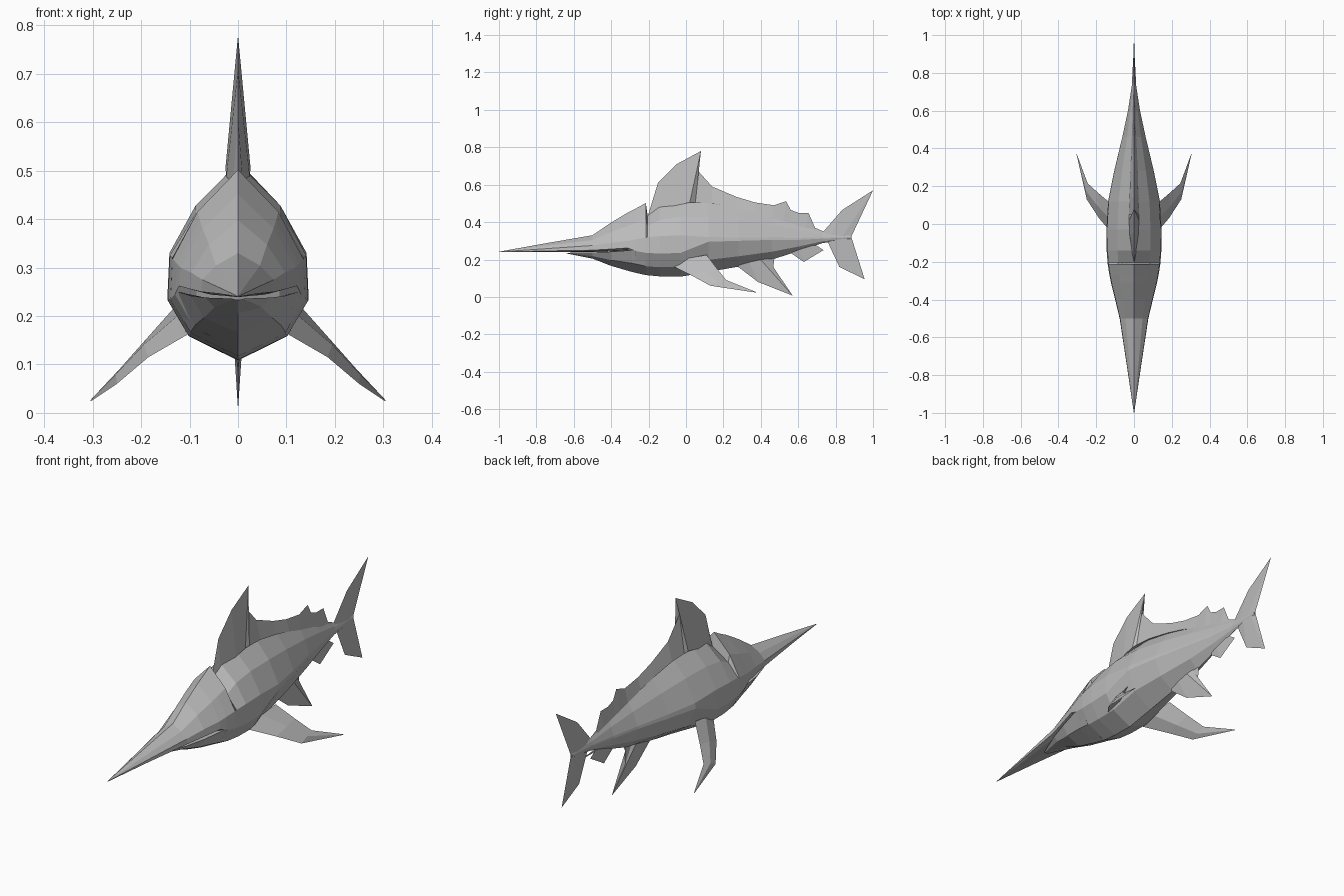
import bpy, bmesh

grey = bpy.data.materials.new("fish grey")
grey.diffuse_color = (0.5, 0.5, 0.5, 1)


def finish(name, bm):
    bmesh.ops.remove_doubles(bm, verts=bm.verts, dist=0.0005)
    bmesh.ops.recalc_face_normals(bm, faces=bm.faces)
    me = bpy.data.meshes.new(name)
    bm.to_mesh(me)
    bm.free()
    me.materials.append(grey)
    ob = bpy.data.objects.new(name, me)
    bpy.context.collection.objects.link(ob)
    return ob


def loft(name, rings):
    """Skin closed rings of equal point count and cap both ends."""
    bm = bmesh.new()
    vs = [[bm.verts.new(p) for p in r] for r in rings]
    n = len(vs[0])
    for a, b in zip(vs, vs[1:]):
        for i in range(n):
            j = (i + 1) % n
            bm.faces.new((a[i], a[j], b[j], b[i]))
    bm.faces.new(vs[0])
    bm.faces.new(vs[-1])
    return finish(name, bm)


def body_ring(y, zb, hw, z1, z2, zt):
    """Faceted section: keel, low chine, two side points, shoulder, ridge."""
    half = [(0.7 * hw, zb + 0.4 * (z1 - zb)), (hw, z1), (0.97 * hw, z2),
            (0.6 * hw, z2 + 0.53 * (zt - z2))]
    pts = [(0, zb)] + half + [(0, zt)] + [(-x, z) for x, z in reversed(half)]
    return [(x, y, z) for x, z in pts]


def wedge(name, pairs):
    """Upright fin: each pair is a root point (y, z, half width) and an edge point (y, z)."""
    return loft(name, [[(w, y, z), (0, ey, ez), (-w, y, z)]
                       for (y, z, w), (ey, ez) in pairs])


# Bill, head and body: y, keel, half width, side low, side high, ridge
loft("body", [body_ring(*s) for s in [
    (-1.0, .239, .001, .240, .241, .242),
    (-.75, .239, .038, .246, .258, .287),
    (-.50, .240, .076, .250, .275, .330),
    (-.40, .242, .100, .256, .290, .398),
    (-.31, .245, .122, .262, .300, .452),
    (-.27, .130, .130, .245, .308, .472),
    (-.215, .117, .139, .236, .318, .502),
    (-.205, .116, .140, .235, .320, .435),
    (-.14, .110, .145, .232, .325, .490),
    (-.03, .108, .146, .235, .330, .515),
    (.12, .134, .137, .295, .320, .520),
    (.28, .162, .105, .300, .318, .490),
    (.46, .200, .062, .305, .317, .440),
    (.60, .245, .032, .305, .316, .395),
    (.73, .288, .012, .312, .318, .350),
    (.88, .310, .004, .318, .322, .330)]])

# Lower jaw, set just beneath the mouth line
loft("lower_jaw", [
    [(0, y, zb), (.72 * w, y, zb + .4 * (zt - zb)), (w, y, zt),
     (.5 * w, y, .234), (-.5 * w, y, .234), (-w, y, zt),
     (-.72 * w, y, zb + .4 * (zt - zb))]
    for y, zb, w, zt in [(-.64, .233, .012, .236), (-.50, .205, .068, .238),
                         (-.40, .166, .098, .242), (-.29, .134, .124, .250),
                         (-.22, .118, .137, .238)]])

# Tall dorsal fin running down the back
wedge("dorsal_fin", [
    ((-.20, .42, .004), (-.205, .43)), ((-.15, .45, .012), (-.15, .61)),
    ((-.05, .49, .024), (-.05, .71)), ((.02, .505, .026), (.08, .78)),
    ((.05, .505, .026), (.05, .69)), ((.14, .50, .024), (.14, .59)),
    ((.27, .475, .020), (.27, .535)), ((.37, .45, .016), (.37, .505)),
    ((.46, .42, .012), (.47, .49)), ((.52, .40, .010), (.535, .512)),
    ((.56, .385, .009), (.56, .465)), ((.60, .375, .008), (.60, .45)),
    ((.64, .36, .007), (.655, .45)), ((.69, .34, .005), (.69, .37)),
    ((.73, .33, .004), (.735, .35))])

# Forked tail, two lobes
wedge("tail_upper", [((.72, .32, .005), (.735, .35)), ((.77, .315, .006), (.835, .465)),
                     ((.83, .315, .005), (1.0, .57)), ((.885, .318, .001), (.885, .325))])
wedge("tail_lower", [((.76, .32, .005), (.755, .30)), ((.80, .32, .006), (.82, .16)),
                     ((.85, .32, .004), (.955, .095)), ((.885, .322, .001), (.885, .317))])

# Fins under the belly
wedge("ventral_fin", [((.27, .18, .010), (.28, .16)), ((.33, .20, .013), (.385, .08)),
                      ((.39, .21, .013), (.57, .007)), ((.43, .215, .010), (.465, .12)),
                      ((.475, .22, .006), (.47, .19))])
wedge("anal_fin", [((.55, .26, .006), (.56, .235)), ((.60, .27, .007), (.63, .187)),
                   ((.65, .28, .006), (.735, .25)), ((.70, .295, .004), (.69, .28))])

# Swept pectoral fins: leading and trailing edge points, thin lens section
lead = [(.09, -.08, .17), (.185, .03, .115), (.25, .13, .06), (.304, .37, .024)]
trail = [(.125, .11, .225), (.19, .165, .152), (.245, .215, .09), (.305, .375, .026)]
for side, sx in (("right", 1), ("left", -1)):
    rings = []
    for a, b, t in zip(lead, trail, (.016, .012, .008, .001)):
        m = [(p + q) / 2 for p, q in zip(a, b)]
        ring = [a, (m[0] + t * .6, m[1], m[2] + t * .6), b,
                (m[0] - t * .6, m[1], m[2] - t * .6)]
        rings.append([(sx * x, y, z) for x, y, z in ring])
    loft("pectoral_fin_" + side, rings)
